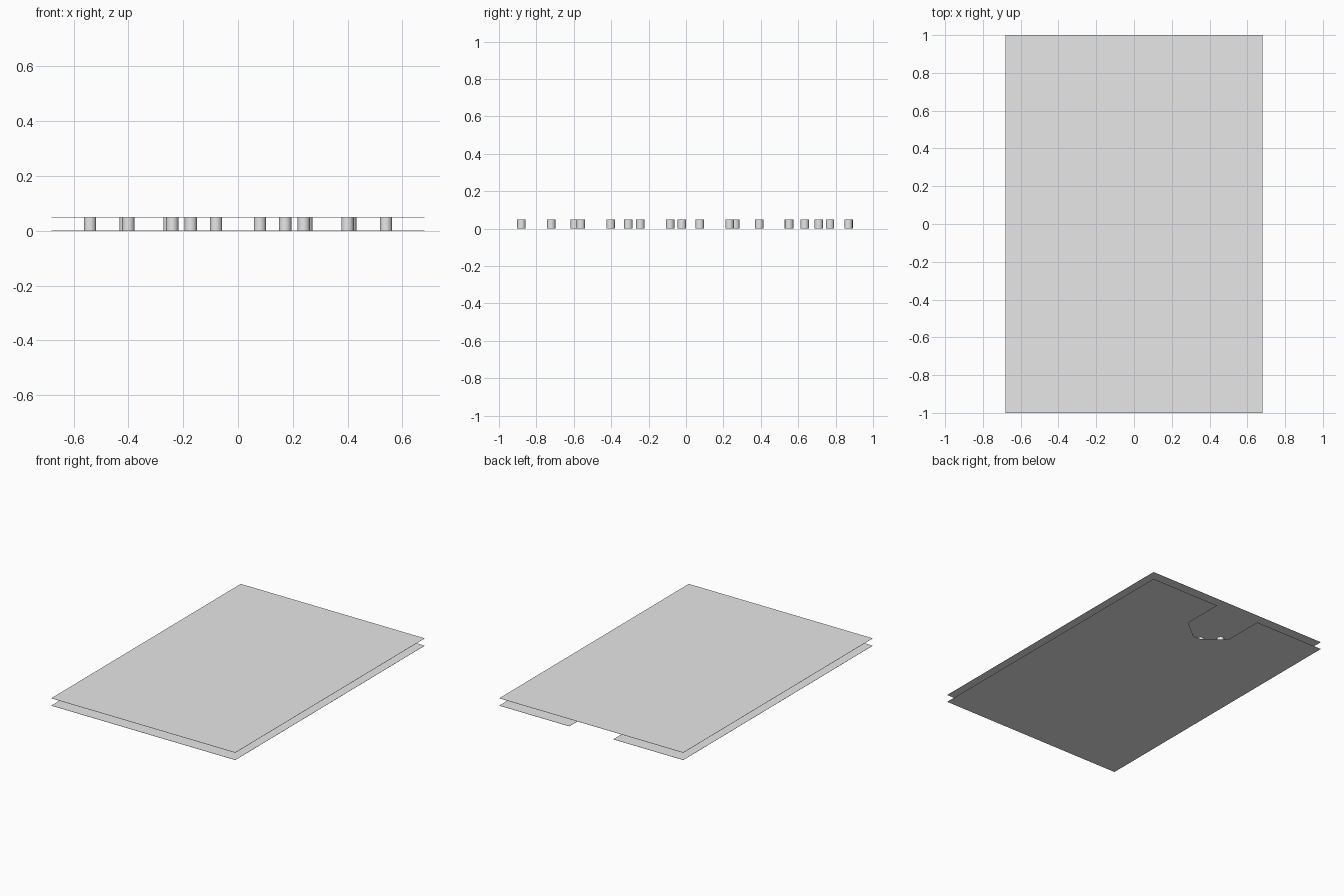
import bpy
import bmesh

cube = bpy.data.objects.get("Cube")
if cube:
    bpy.data.objects.remove(cube, do_unlink=True)

WIDTH, LENGTH, HEIGHT = 0.68, 1.0, 0.05    # half width, half length, full height
SHEET = 0.001                              # sheet thickness

grey = bpy.data.materials.new("light_grey")
grey.use_nodes = True
grey.diffuse_color = (0.8, 0.8, 0.8, 1)
grey.node_tree.nodes["Principled BSDF"].inputs["Base Color"].default_value = (0.8, 0.8, 0.8, 1)


def finish(name, bm):
    bmesh.ops.recalc_face_normals(bm, faces=bm.faces[:])
    mesh = bpy.data.meshes.new(name)
    bm.to_mesh(mesh)
    bm.free()
    mesh.materials.append(grey)
    obj = bpy.data.objects.new(name, mesh)
    bpy.context.collection.objects.link(obj)
    return obj


def sheet(name, outline, z):
    bm = bmesh.new()
    face = bm.faces.new([bm.verts.new((x, y, z)) for x, y in outline])
    top = bmesh.ops.extrude_face_region(bm, geom=[face])
    moved = [v for v in top["geom"] if isinstance(v, bmesh.types.BMVert)]
    bmesh.ops.translate(bm, verts=moved, vec=(0, 0, SHEET))
    return finish(name, bm)


# Upper sheet: plain rectangle
front = [(-WIDTH, -LENGTH), (WIDTH, -LENGTH)]
back = [(WIDTH, LENGTH), (-WIDTH, LENGTH)]
sheet("upper_sheet", front + back, HEIGHT - SHEET)

# Lower sheet: rectangle with a notch in the back edge
half_notch = [(0.163, LENGTH), (0.163, 0.72), (0.03, 0.613)]
notch = half_notch + [(-x, y) for x, y in reversed(half_notch)]
sheet("lower_sheet", front + back[:1] + notch + back[1:], 0)

# Spacer positions on one side: side row, inner grid, then around the notch
spots = [(0.54, -0.88 + 0.159 * i) for i in range(12)]
spots += [(x, -0.88 + 0.286 * j) for x in (0.08, 0.24, 0.4) for j in range(6)]
spots += [(0.172, 0.635), (0.25, 0.77), (0.25, 0.87), (0.41, 0.87)]

# Round spacers, mirrored left and right
bm = bmesh.new()
for x, y in spots:
    for side in (-1, 1):
        made = bmesh.ops.create_cone(bm, cap_ends=True, segments=24, radius1=0.0225,
                                     radius2=0.0225, depth=HEIGHT - 2 * SHEET)
        bmesh.ops.translate(bm, verts=made["verts"], vec=(side * x, y, HEIGHT / 2))
spacers = finish("spacers", bm)

bpy.context.view_layer.objects.active = spacers
spacers.select_set(True)
bpy.ops.object.shade_smooth_by_angle()
